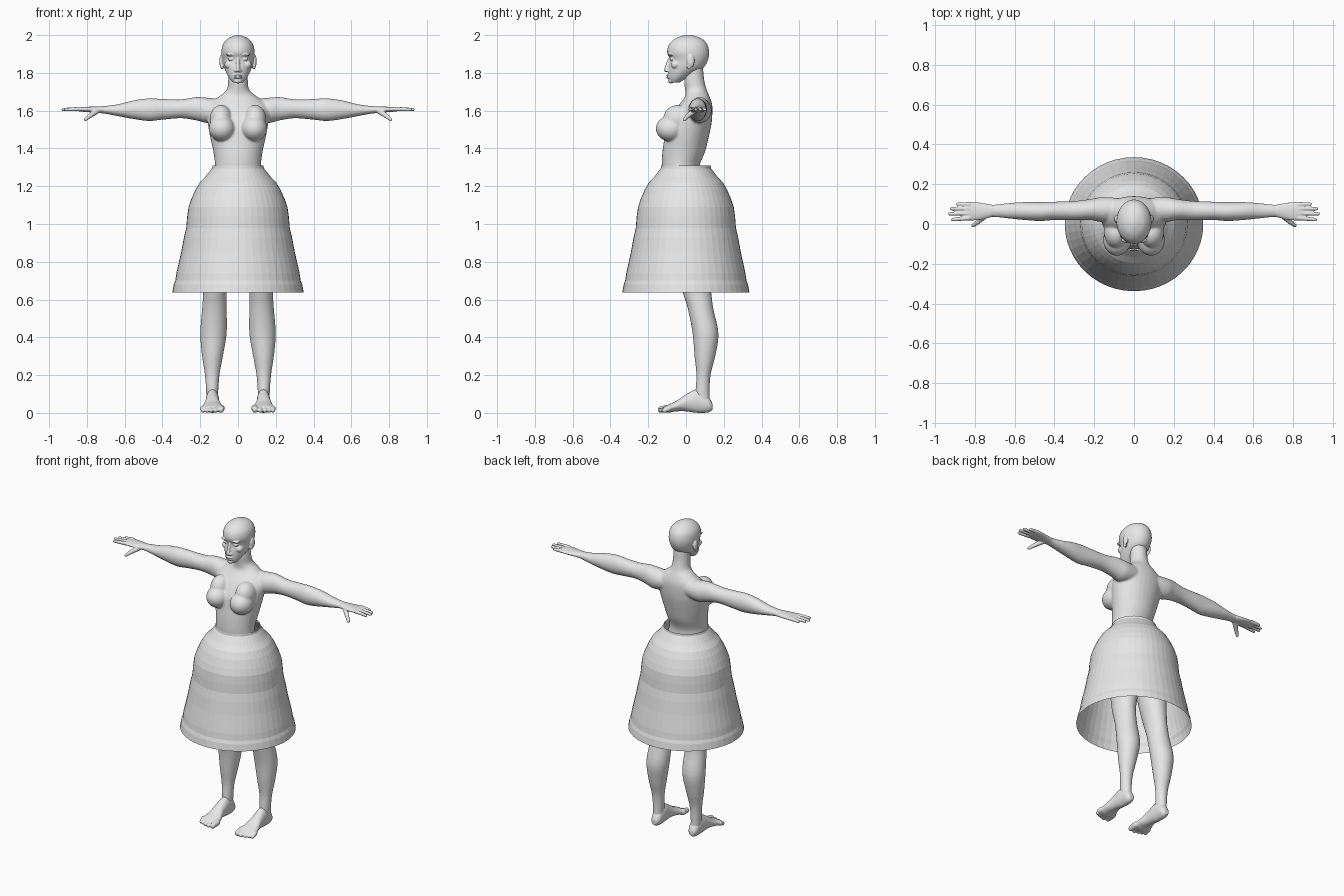
import bpy
import bmesh
from math import cos, sin, tau
from mathutils import Matrix, Vector

cube = bpy.data.objects.get("Cube")
if cube:
    bpy.data.objects.remove(cube, do_unlink=True)

grey = bpy.data.materials.new("plain grey")
grey.use_nodes = True
grey.diffuse_color = (0.8, 0.8, 0.8, 1)
grey.node_tree.nodes["Principled BSDF"].inputs["Base Color"].default_value = grey.diffuse_color

X, Y, Z = range(3)
BOTH = (1, -1)
ONE = (1,)


def smooth_rings(rings, steps):
    """Fill in rings between the given ones along a smooth curve."""
    out = []
    for i in range(len(rings) - 1):
        quad = [rings[max(i - 1, 0)], rings[i], rings[i + 1], rings[min(i + 2, len(rings) - 1)]]
        for k in range(steps):
            t = k / steps
            out.append([b + t / 2 * (c - a + t * (2 * a - 5 * b + 4 * c - d + t * (3 * (b - c) + d - a)))
                        for a, b, c, d in zip(*quad)])
    return out + [list(rings[-1])]


def loft(bm, axis, rings, sides=ONE, steps=4, segments=32, caps=True):
    """Skin ellipses given as (position, low, high, low, high) along an axis."""
    u, v = (axis + 1) % 3, (axis + 2) % 3
    for side in sides:
        loops = []
        for pos, u0, u1, v0, v1 in smooth_rings(rings, steps):
            loop = []
            for k in range(segments):
                angle = tau * k / segments
                p = Vector()
                p[axis] = pos
                p[u] = (u0 + u1) / 2 + (u1 - u0) / 2 * cos(angle)
                p[v] = (v0 + v1) / 2 + (v1 - v0) / 2 * sin(angle)
                p.x *= side
                loop.append(bm.verts.new(p))
            loops.append(loop)
        for low, high in zip(loops, loops[1:]):
            for k in range(segments):
                n = (k + 1) % segments
                bm.faces.new((low[k], low[n], high[n], high[k]))
        if caps:
            bm.faces.new(loops[0])
            bm.faces.new(loops[-1])


def blob(bm, center, radii, sides=ONE):
    """Ellipsoid, mirrored when both sides are asked for."""
    for side in sides:
        place = Matrix.Diagonal((side, 1, 1, 1)) @ Matrix.Translation(center) @ Matrix.Diagonal((*radii, 1))
        bmesh.ops.create_uvsphere(bm, u_segments=24, v_segments=16, radius=1, matrix=place)


def tube(bm, start, end, r0, r1, sides=ONE):
    """Tapered rod with round ends."""
    a, b = Vector(start), Vector(end)
    turn = (b - a).to_track_quat("Z", "Y").to_matrix().to_4x4()
    for side in sides:
        place = Matrix.Diagonal((side, 1, 1, 1)) @ Matrix.Translation((a + b) / 2) @ turn
        bmesh.ops.create_cone(bm, cap_ends=True, segments=16, radius1=r0, radius2=r1,
                              depth=(b - a).length, matrix=place)
    blob(bm, a, (r0,) * 3, sides)
    blob(bm, b, (r1,) * 3, sides)


def finish(name, bm, voxel=None, relax=0):
    """Make the object; fuse and soften overlapping shapes if a voxel is given."""
    bmesh.ops.recalc_face_normals(bm, faces=bm.faces[:])
    mesh = bpy.data.meshes.new(name)
    bm.to_mesh(mesh)
    bm.free()
    mesh.materials.append(grey)
    obj = bpy.data.objects.new(name, mesh)
    bpy.context.collection.objects.link(obj)
    if voxel:
        fuse = obj.modifiers.new("fuse", "REMESH")
        fuse.mode = "VOXEL"
        fuse.voxel_size = voxel
        fuse.use_smooth_shade = True
        soften = obj.modifiers.new("soften", "SMOOTH")
        soften.factor = 0.5
        soften.iterations = relax
    return obj


def centred(rows):
    """Turn (z, half width, front, back) rows into rings."""
    return [(z, -w, w, front, back) for z, w, front, back in rows]


# Torso and neck
body = bmesh.new()
loft(body, Z, centred([
    (0.95, .17, -.07, .12), (1.05, .19, -.09, .13), (1.15, .165, -.1, .1), (1.25, .13, -.12, .075),
    (1.31, .122, -.128, .072), (1.38, .13, -.125, .1), (1.45, .145, -.115, .118),
    (1.53, .16, -.1, .135), (1.6, .165, -.06, .14), (1.64, .145, -.03, .137),
    (1.675, .1, -.005, .125), (1.71, .06, -.005, .11), (1.76, .052, -.01, .097), (1.83, .05, 0, .09)]))

# Chest
blob(body, (.085, -.08, 1.505), (.07, .08, .068), BOTH)
blob(body, (.09, -.045, 1.555), (.06, .075, .075), BOTH)

# Arms
loft(body, X, [
    (.08, .02, .13, 1.55, 1.66), (.16, .01, .135, 1.535, 1.668), (.22, .02, .125, 1.548, 1.672),
    (.3, .02, .115, 1.56, 1.66), (.4, .02, .112, 1.552, 1.662), (.47, .015, .11, 1.545, 1.665),
    (.55, .02, .11, 1.555, 1.655), (.63, .028, .105, 1.57, 1.635),
    (.7, .035, .097, 1.583, 1.625), (.76, .035, .097, 1.59, 1.62)], BOTH)

# Legs
loft(body, Z, [
    (1.08, .02, .17, -.07, .11), (.95, .01, .19, -.07, .13), (.8, .03, .19, -.05, .13),
    (.68, .055, .185, -.03, .13), (.63, .06, .185, -.015, .135), (.55, .06, .19, .01, .145),
    (.42, .06, .2, .035, .172), (.3, .08, .19, .045, .155), (.2, .098, .175, .055, .13),
    (.1, .105, .168, .05, .125), (.04, .105, .165, .06, .13)], BOTH)
finish("body", body, .006, 5)

# Hands
hands = bmesh.new()
loft(hands, X, [
    (.71, .036, .096, 1.585, 1.624), (.78, .02, .108, 1.591, 1.621),
    (.83, .018, .112, 1.595, 1.62), (.85, .025, .107, 1.599, 1.617)], BOTH)
for root_y, tip_x, tip_y in ((.098, .885, .1), (.077, .917, .077), (.054, .926, .051), (.03, .912, .022)):
    tube(hands, (.83, root_y, 1.609), (tip_x, tip_y, 1.606), .012, .0085, BOTH)
tube(hands, (.745, .045, 1.6), (.785, .01, 1.572), .016, .012, BOTH)
tube(hands, (.785, .01, 1.572), (.808, -.008, 1.553), .012, .009, BOTH)
finish("hands", hands, .0035, 2)

# Feet with toes
feet = bmesh.new()
loft(feet, Y, [
    (.14, .015, .05, .118, .152), (.115, .002, .09, .103, .166), (.06, 0, .125, .1, .17),
    (0, .008, .098, .098, .174), (-.05, .008, .064, .085, .185),
    (-.09, .002, .046, .074, .197), (-.115, .004, .034, .08, .195)], BOTH)
for i in range(5):
    x = (.09, .118, .143, .165, .185)[i]
    r = .012 if i else .017
    tip = -.138 + .008 * max(i - 1, 0) + (0 if i else .006)
    tube(feet, (x, -.09, .024), (x, tip, r + .001), r + .003, r, BOTH)
finish("feet", feet, .004, 3)

# Head with nose, lips, chin, brows, eyes, cheeks and ears
head = bmesh.new()
loft(head, Z, centred([
    (1.748, .026, -.083, -.035), (1.77, .045, -.092, 0), (1.8, .062, -.094, .05),
    (1.83, .074, -.093, .095), (1.87, .083, -.086, .117), (1.91, .088, -.1, .123),
    (1.95, .08, -.09, .113), (1.98, .056, -.06, .086), (1.995, .027, -.025, .048),
    (2.001, .008, 0, .022)]))
tube(head, (0, -.088, 1.872), (0, -.105, 1.816), .008, .012)
blob(head, (.012, -.096, 1.812), (.009, .011, .008), BOTH)
for z in (1.787, 1.775):
    blob(head, (0, -.092, z), (.023, .013, .005))
blob(head, (0, -.081, 1.757), (.02, .014, .013))
blob(head, (.038, -.08, 1.896), (.027, .015, .007), BOTH)
blob(head, (.036, -.074, 1.873), (.017, .012, .008), BOTH)
blob(head, (.046, -.055, 1.843), (.026, .024, .022), BOTH)
blob(head, (.088, .025, 1.862), (.011, .02, .034), BOTH)
blob(head, (.084, .016, 1.836), (.009, .012, .018), BOTH)
finish("head", head, .0035, 4)

# Skirt: open, faceted bell
skirt = bmesh.new()
loft(skirt, Z, [(z, -r, r, -r * .97, r * .965) for z, r in (
    (.638, .348), (.68, .34), (.7, .332), (.74, .326), (.78, .317), (.85, .301), (.93, .286),
    (.98, .274), (1.04, .269), (1.09, .262), (1.13, .248), (1.18, .226), (1.22, .202),
    (1.25, .173), (1.28, .149), (1.295, .137), (1.31, .135))],
    steps=1, segments=48, caps=False)
finish("skirt", skirt)
